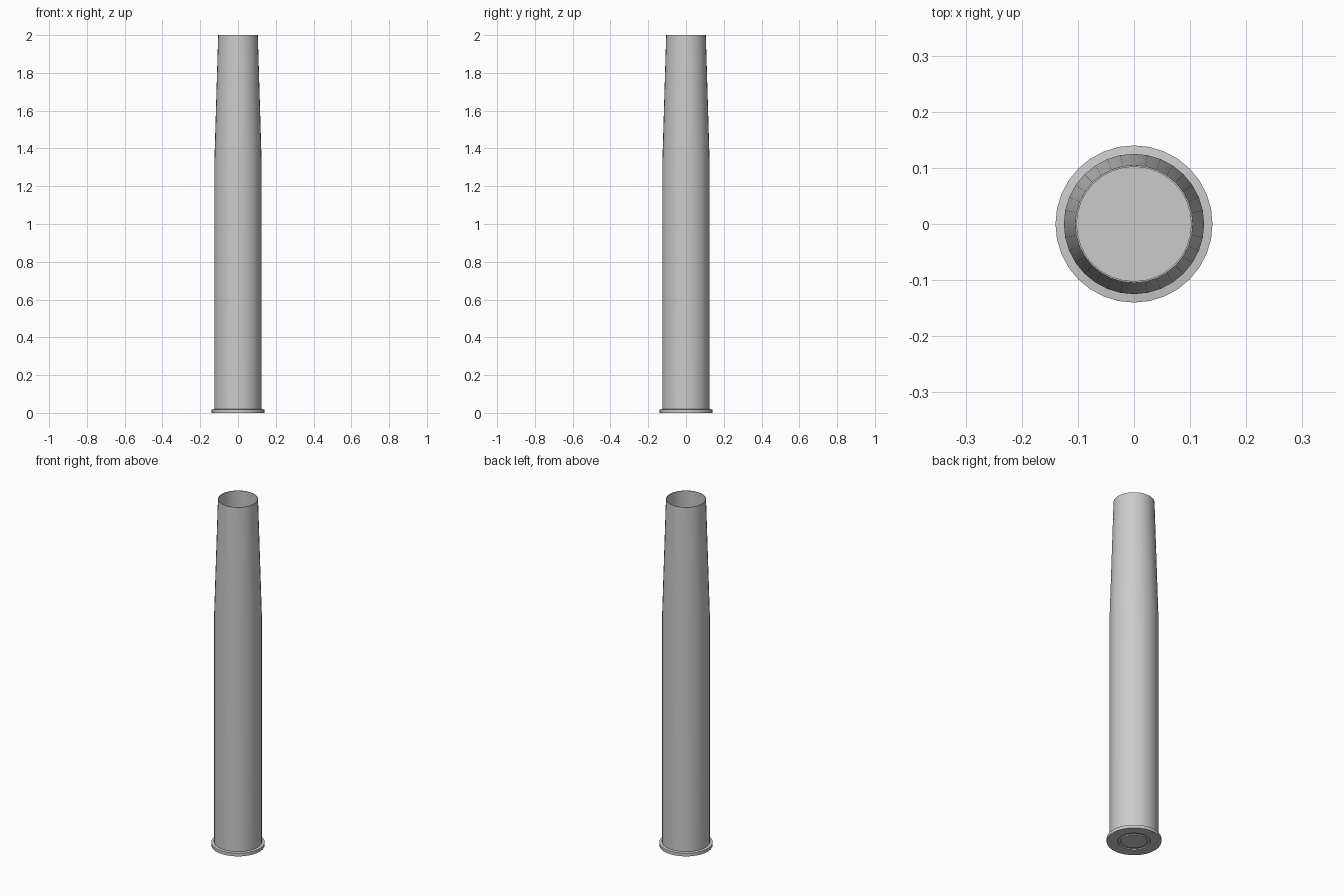
import bpy, bmesh, math

if "Cube" in bpy.data.objects:
    bpy.data.objects.remove(bpy.data.objects["Cube"])

SEGMENTS = 32


def lathe(name, profile):
    """Spin a (radius, z) profile around the z axis."""
    bm = bmesh.new()
    verts = [bm.verts.new((r, 0, z)) for r, z in profile]
    edges = [bm.edges.new(pair) for pair in zip(verts, verts[1:])]
    bmesh.ops.spin(bm, geom=verts + edges, cent=(0, 0, 0), axis=(0, 0, 1),
                   angle=math.tau, steps=SEGMENTS, use_duplicate=False)
    bmesh.ops.remove_doubles(bm, verts=bm.verts, dist=1e-5)
    bmesh.ops.recalc_face_normals(bm, faces=bm.faces)
    mesh = bpy.data.meshes.new(name)
    bm.to_mesh(mesh)
    bm.free()
    obj = bpy.data.objects.new(name, mesh)
    bpy.context.collection.objects.link(obj)
    bpy.ops.object.select_all(action='DESELECT')
    obj.select_set(True)
    bpy.context.view_layer.objects.active = obj
    bpy.ops.object.shade_smooth_by_angle(angle=math.radians(30))
    return obj


# Hollow casing: grooved base, rim, straight body, tapered neck, inner wall
lathe("casing", [
    (0, 0), (0.067, 0), (0.070, 0.005), (0.082, 0.005), (0.085, 0),  # base
    (0.140, 0), (0.140, 0.018), (0.125, 0.020),                      # rim
    (0.125, 1.33), (0.105, 2.0),                                     # outside
    (0.102, 2.0), (0.122, 1.33), (0.122, 0.025), (0, 0.025),         # inside
])
